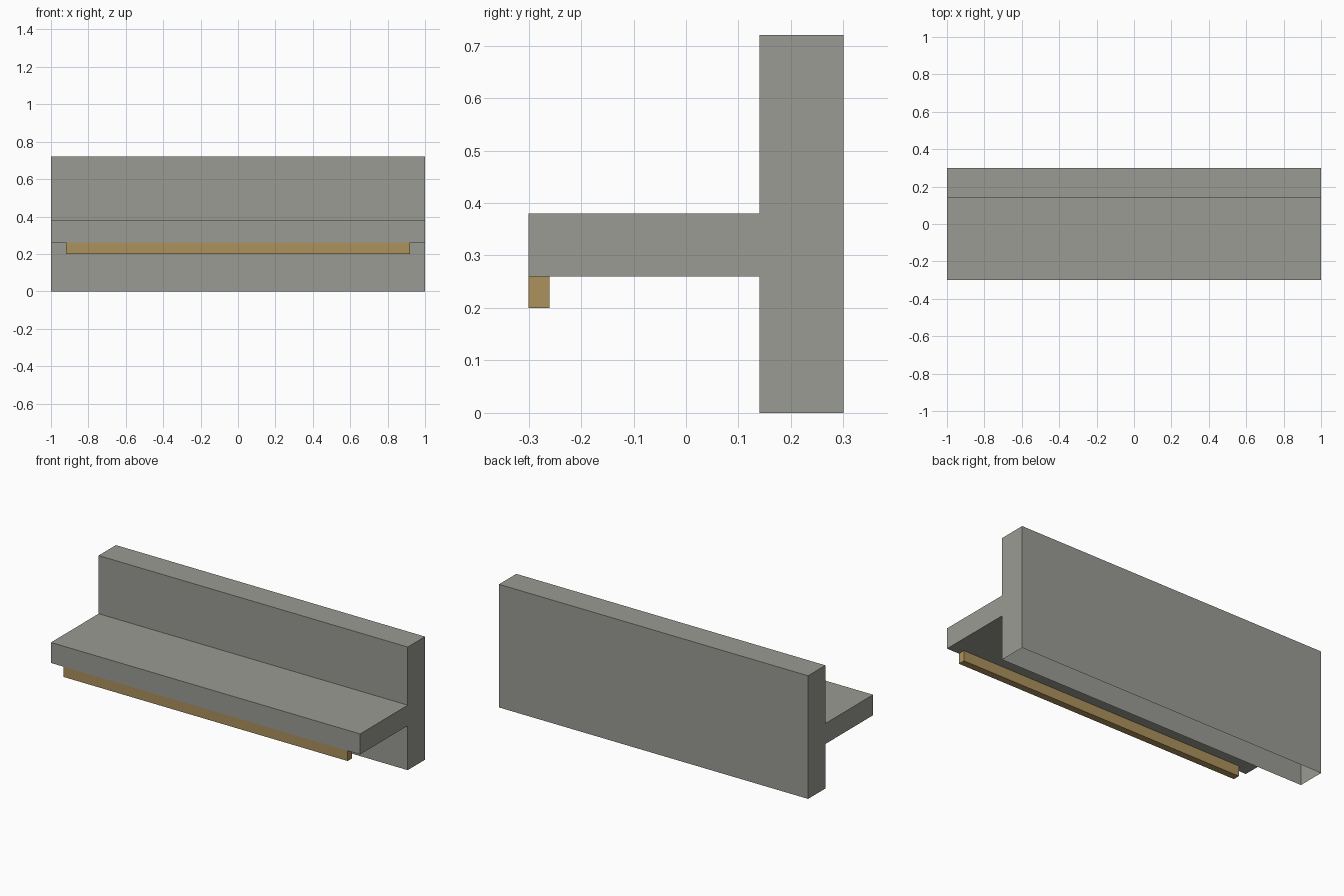
import bpy
import bmesh

if "Cube" in bpy.data.objects:
    bpy.data.objects.remove(bpy.data.objects["Cube"])


def material(name, color):
    m = bpy.data.materials.new(name)
    m.diffuse_color = (*color, 1.0)
    m.use_nodes = True
    m.node_tree.nodes["Principled BSDF"].inputs["Base Color"].default_value = m.diffuse_color
    return m


def extrude_profile(name, profile, half_length, mat, open_bottom=False):
    """Extrude a (y, z) outline along x, centred on x = 0."""
    bm = bmesh.new()
    face = bm.faces.new([bm.verts.new((-half_length, y, z)) for y, z in profile])
    ext = bmesh.ops.extrude_face_region(bm, geom=[face], use_keep_orig=True)
    verts = [g for g in ext["geom"] if isinstance(g, bmesh.types.BMVert)]
    bmesh.ops.translate(bm, verts=verts, vec=(2 * half_length, 0, 0))
    bmesh.ops.recalc_face_normals(bm, faces=bm.faces)
    if open_bottom:
        base = [f for f in bm.faces if all(v.co.z < 0.001 for v in f.verts)]
        bmesh.ops.delete(bm, geom=base, context="FACES_ONLY")
    mesh = bpy.data.meshes.new(name)
    bm.to_mesh(mesh)
    bm.free()
    mesh.materials.append(mat)
    obj = bpy.data.objects.new(name, mesh)
    bpy.context.collection.objects.link(obj)
    return obj


grey = material("warm_grey", (0.328, 0.328, 0.296))
tan = material("tan", (0.413, 0.283, 0.107))

# Upright wall and projecting shelf as one T section, open underneath the wall
extrude_profile("wall_and_shelf", [
    (0.30, 0.0), (0.30, 0.72), (0.14, 0.72), (0.14, 0.38),
    (-0.30, 0.38), (-0.30, 0.26), (0.14, 0.26), (0.14, 0.0),
], 1.0, grey, open_bottom=True)

# Slim strip hanging under the front edge of the shelf
extrude_profile("under_shelf_strip", [
    (-0.30, 0.20), (-0.26, 0.20), (-0.26, 0.26), (-0.30, 0.26),
], 0.92, tan)
